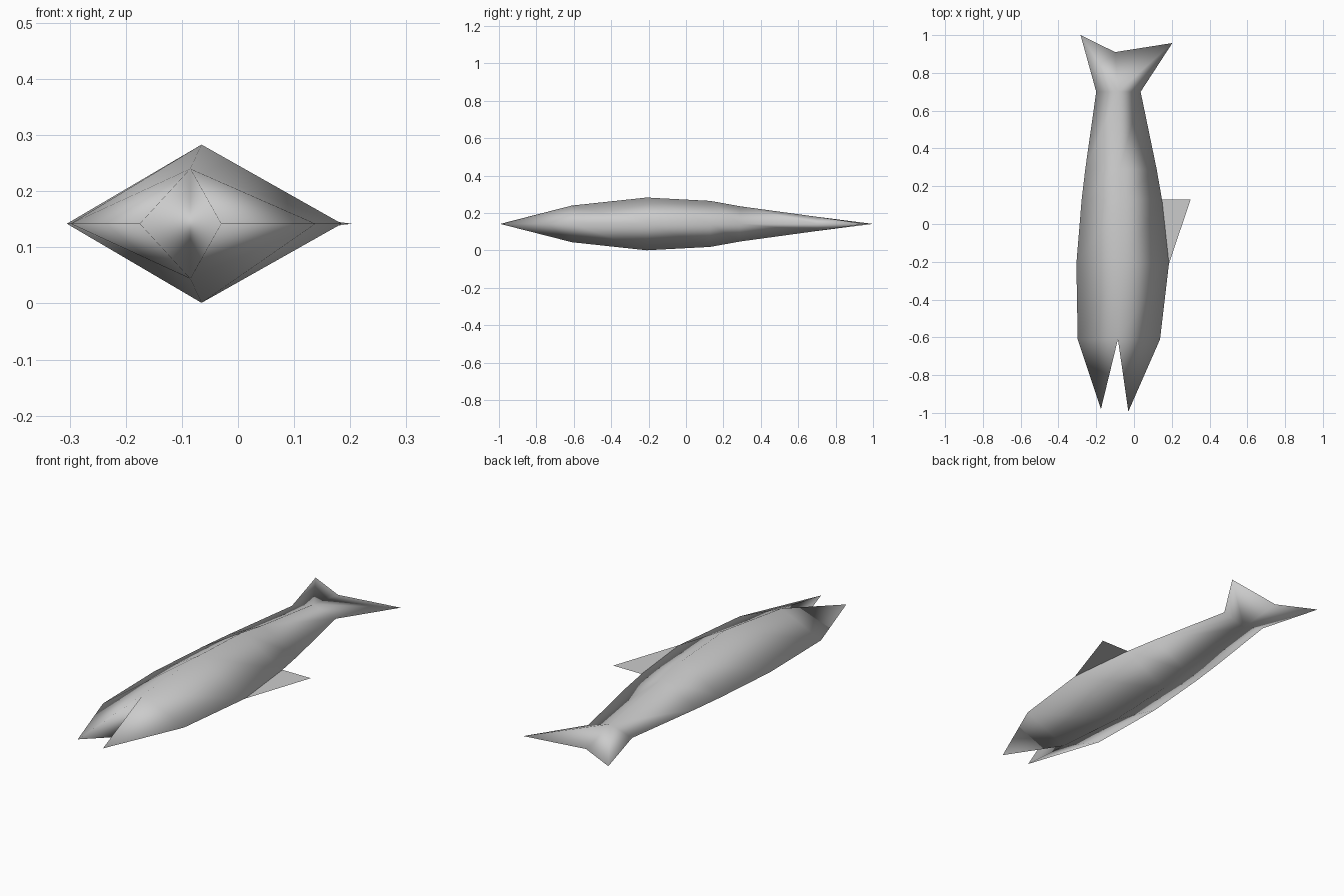
import bpy, bmesh

if "Cube" in bpy.data.objects:
    bpy.data.objects.remove(bpy.data.objects["Cube"])

MID = 0.142  # height of the side edges

grey = bpy.data.materials.new("plain_grey")
grey.diffuse_color = (0.6, 0.6, 0.6, 1)
grey.use_nodes = True
grey.node_tree.nodes["Principled BSDF"].inputs["Base Color"].default_value = grey.diffuse_color


def finish(bm, name, smooth):
    """Turn a bmesh into a named grey object."""
    bmesh.ops.recalc_face_normals(bm, faces=bm.faces)
    for f in bm.faces:
        f.smooth = smooth
    mesh = bpy.data.meshes.new(name)
    bm.to_mesh(mesh)
    bm.free()
    mesh.materials.append(grey)
    obj = bpy.data.objects.new(name, mesh)
    bpy.context.collection.objects.link(obj)


# Body: diamond cross-sections (y, left x, ridge x, right x, half height)
sections = [
    (-0.61, -0.298, -0.085, 0.138, 0.098),
    (-0.21, -0.305, -0.065, 0.185, 0.141),
    (0.13, -0.277, -0.070, 0.148, 0.123),
    (0.29, -0.258, -0.075, 0.120, 0.094),
    (0.70, -0.200, -0.085, 0.035, 0.038),
]
bm = bmesh.new()
rings = []
for y, left, ridge, right, h in sections:
    rings.append([bm.verts.new(p) for p in (
        (left, y, MID), (ridge, y, MID + h), (right, y, MID), (ridge, y, MID - h))])
for a, b in zip(rings, rings[1:]):
    for i in range(4):
        j = (i + 1) % 4
        bm.faces.new((a[i], a[j], b[j], b[i]))

# Open mouth: two pointed jaws meeting at a vertical edge
left, top, right, bottom = rings[0]
for x, y, side in ((-0.175, -0.98, left), (-0.03, -0.993, right)):
    tip = bm.verts.new((x, y, MID))
    bm.faces.new((side, top, tip))
    bm.faces.new((side, tip, bottom))
    bm.faces.new((top, bottom, tip))

# Forked tail: two tips and the notch between them
left, top, right, bottom = rings[-1]
edge = [left] + [bm.verts.new((x, y, MID)) for x, y in (
    (-0.283, 1.0), (-0.10, 0.91), (0.203, 0.958))] + [right]
for a, b in zip(edge, edge[1:]):
    bm.faces.new((a, b, top))
    bm.faces.new((b, a, bottom))
finish(bm, "fish_body", True)

# Back fin: a thin flat triangle on one side
bm = bmesh.new()
bm.faces.new([bm.verts.new((x, y, MID)) for x, y in (
    (0.185, -0.21), (0.30, 0.13), (0.148, 0.13))])
finish(bm, "back_fin", False)
